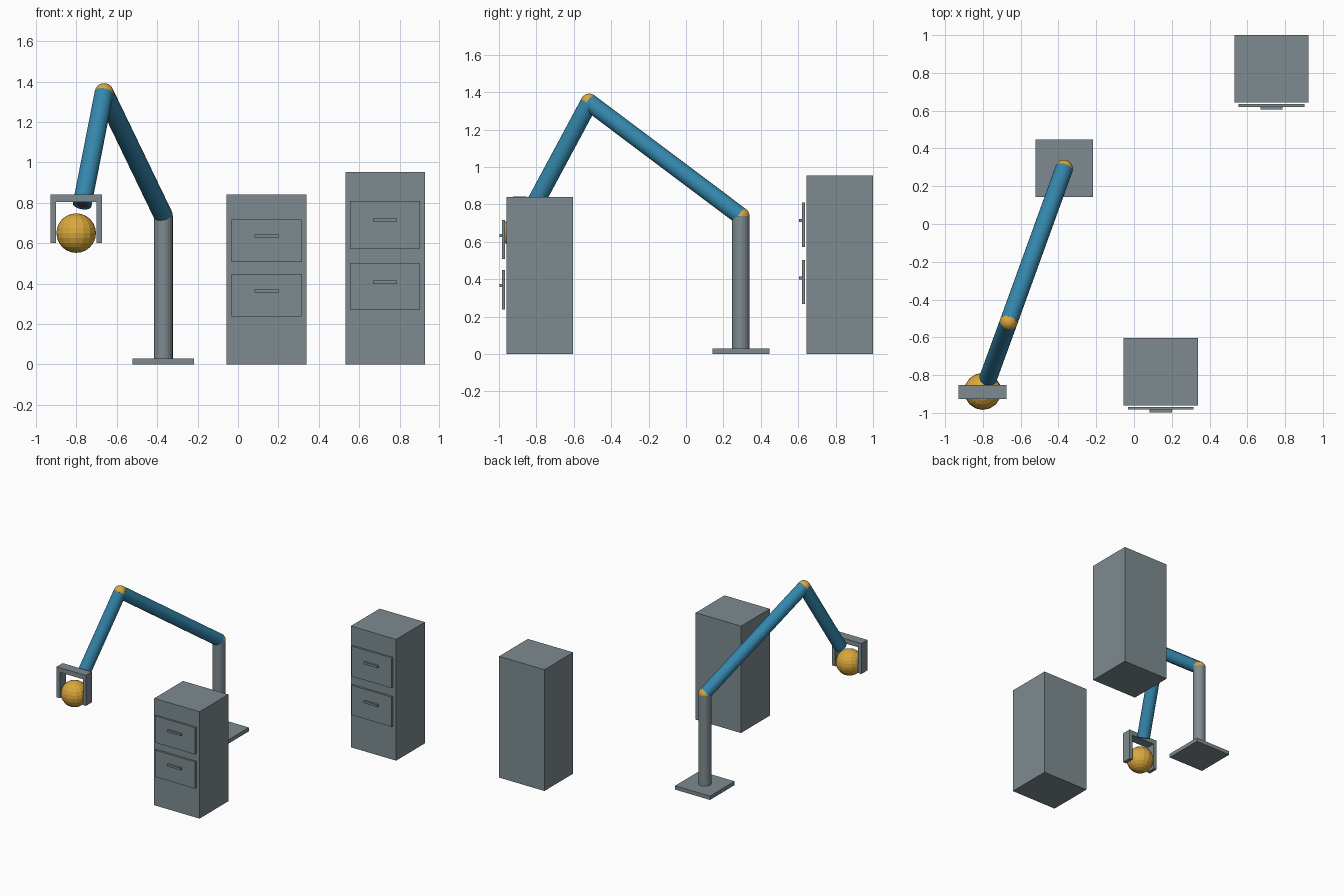
import bpy
from mathutils import Vector

if "Cube" in bpy.data.objects:
    bpy.data.objects.remove(bpy.data.objects["Cube"])


def material(name, rgb):
    m = bpy.data.materials.new(name)
    m.diffuse_color = (*rgb, 1)
    m.use_nodes = True
    m.node_tree.nodes["Principled BSDF"].inputs["Base Color"].default_value = m.diffuse_color
    return m


GREY = material("steel grey", (0.21, 0.26, 0.28))
BLUE = material("arm blue", (0.035, 0.24, 0.41))
ORANGE = material("joint orange", (0.70, 0.39, 0.045))
DARK = material("wrist dark", (0.12, 0.06, 0.06))


def finish(name, mat):
    ob = bpy.context.object
    ob.name = name
    ob.data.materials.append(mat)
    return ob


def box(name, x, y, z, mat=GREY):
    """Box from (min, max) ranges."""
    bpy.ops.mesh.primitive_cube_add(size=1, location=[sum(r) / 2 for r in (x, y, z)])
    bpy.context.object.scale = [r[1] - r[0] for r in (x, y, z)]
    bpy.ops.object.transform_apply(location=False, rotation=False)
    return finish(name, mat)


def tube(name, a, b, radius, mat):
    """Capped cylinder between two points."""
    a, b = Vector(a), Vector(b)
    d = b - a
    bpy.ops.mesh.primitive_cylinder_add(vertices=24, radius=radius, depth=d.length,
                                        location=(a + b) / 2)
    bpy.context.object.rotation_euler = d.to_track_quat('Z', 'Y').to_euler()
    return finish(name, mat)


def ball(name, centre, radius, segments, rings):
    bpy.ops.mesh.primitive_uv_sphere_add(segments=segments, ring_count=rings,
                                         radius=radius, location=centre)
    return finish(name, ORANGE)


def cabinet(name, cx, front, height, drawers):
    """Filing cabinet with drawer panels and handles standing off its front."""
    box(name + "_body", (cx - 0.197, cx + 0.197), (front, front + 0.357), (0, height))
    for i, (z0, z1) in enumerate(drawers):
        zc = (z0 + z1) / 2 + 0.022
        box(f"{name}_drawer_{i}", (cx - 0.174, cx + 0.174),
            (front - 0.023, front - 0.008), (z0, z1))
        box(f"{name}_handle_{i}", (cx - 0.059, cx + 0.059),
            (front - 0.038, front - 0.022), (zc - 0.008, zc + 0.008))


# Cabinets
cabinet("low_cabinet", 0.141, -0.96, 0.84, [(0.238, 0.448), (0.507, 0.717)])
cabinet("tall_cabinet", 0.728, 0.643, 0.953, [(0.268, 0.502), (0.572, 0.81)])

# Arm joints
R = 0.047
shoulder = Vector((-0.37, 0.293, 0.737))
elbow = Vector((-0.663, -0.517, 1.345))
wrist = Vector((-0.772, -0.815, 0.79))

# Pedestal
box("base_plate", (-0.522, -0.218), (0.142, 0.447), (0, 0.03))
tube("post", (shoulder.x, shoulder.y, 0.03), shoulder, R, GREY)

# Arm
tube("upper_arm", shoulder, elbow, R, BLUE)
tube("forearm", elbow, wrist, R, BLUE)
ball("shoulder_joint", shoulder, R, 24, 16)
ball("elbow_joint", elbow, R, 24, 16)
tip = (wrist - elbow).normalized()
tube("wrist_disc", wrist - tip * 0.002, wrist + tip * 0.002, 0.025, DARK)

# Gripper
gy = (-0.926, -0.852)
box("gripper_bar", (-0.928, -0.674), gy, (0.805, 0.842))
for side, x in (("left", -0.928), ("right", -0.701)):
    box(f"gripper_finger_{side}", (x, x + 0.027), gy, (0.602, 0.806))

# Held ball
ball("held_ball", (-0.801, -0.886, 0.65), 0.098, 16, 12)
